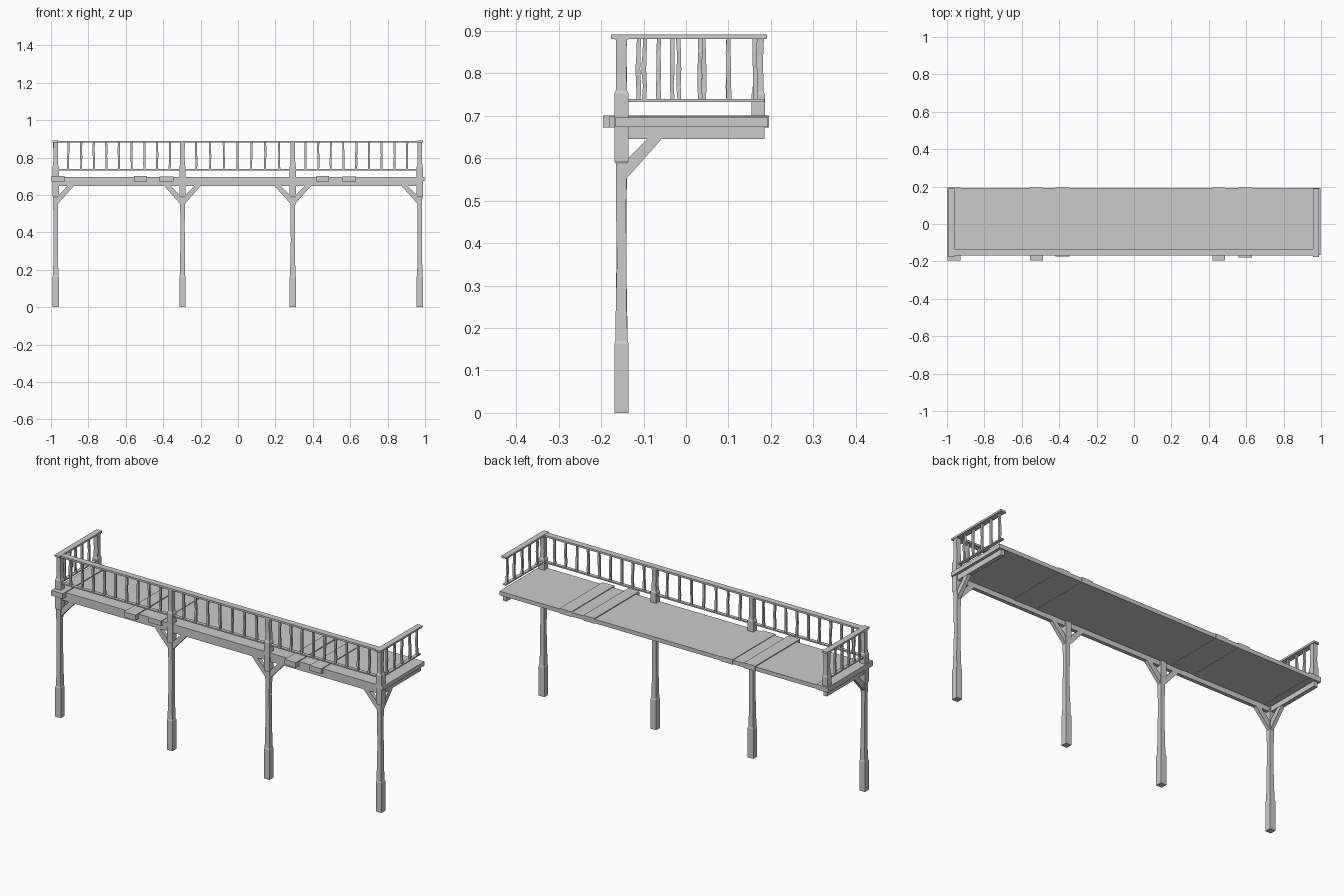
import bpy, bmesh, random
from mathutils import Vector

if "Cube" in bpy.data.objects:
    bpy.data.objects.remove(bpy.data.objects["Cube"])

random.seed(4)
PY = -0.152                                # post line
POSTS = [-0.975, -0.297, 0.293, 0.972]


def finish(name, bm):
    bmesh.ops.recalc_face_normals(bm, faces=bm.faces)
    me = bpy.data.meshes.new(name)
    bm.to_mesh(me)
    bm.free()
    ob = bpy.data.objects.new(name, me)
    bpy.context.collection.objects.link(ob)
    return ob


def add_loft(bm, rings):
    """Skin a stack of four-point rings and cap both ends."""
    loops = [[bm.verts.new(p) for p in r] for r in rings]
    for a, b in zip(loops, loops[1:]):
        for i in range(4):
            j = (i + 1) % 4
            bm.faces.new((a[i], a[j], b[j], b[i]))
    bm.faces.new(loops[0][::-1])
    bm.faces.new(loops[-1])


def square(x, y, z, hx, hy):
    return [(x - hx, y - hy, z), (x + hx, y - hy, z), (x + hx, y + hy, z), (x - hx, y + hy, z)]


def box(name, x0, x1, y0, y1, z0, z1):
    bm = bmesh.new()
    cx, cy, hx, hy = (x0 + x1) / 2, (y0 + y1) / 2, (x1 - x0) / 2, (y1 - y0) / 2
    add_loft(bm, [square(cx, cy, z0, hx, hy), square(cx, cy, z1, hx, hy)])
    return finish(name, bm)


def post(name, x, y, profile):
    """Square post from (z, half width, wobble) steps."""
    bm = bmesh.new()
    rings = []
    for z, h, w in profile:
        rings.append(square(x + random.uniform(-w, w), y + random.uniform(-w, w), z, h, h))
    add_loft(bm, rings)
    return finish(name, bm)


def balusters(name, spots):
    """Slightly crooked hand-cut spindles."""
    bm = bmesh.new()
    for x, y in spots:
        rings = []
        for z in (0.735, 0.77, 0.81, 0.85, 0.882):
            w = 0.0018
            rings.append(square(x + random.uniform(-w, w), y + random.uniform(-w, w), z,
                                random.uniform(0.0045, 0.006), random.uniform(0.0045, 0.006)))
        add_loft(bm, rings)
    return finish(name, bm)


def brace(name, origin, direction):
    """Slanted strut in the vertical plane of the given direction."""
    d = Vector(direction)
    side = Vector((-d.y, d.x, 0)) * 0.01
    prof = [(0.01, 0.55), (0.1, 0.651), (0.066, 0.651), (0.01, 0.594)]
    bm = bmesh.new()
    rings = [[Vector((*origin, 0)) + d * u + Vector((0, 0, z)) + side * s for u, z in prof]
             for s in (-1, 1)]
    add_loft(bm, rings)
    return finish(name, bm)


# Main posts: footing, worn shaft, collar, railing newel
for i, x in enumerate(POSTS):
    post(f"post_{i}", x, PY, [
        (0, 0.017, 0), (0.162, 0.017, 0), (0.169, 0.0145, 0), (0.26, 0.0125, 0.001),
        (0.36, 0.0115, 0.001), (0.46, 0.0115, 0.001), (0.54, 0.0125, 0.001),
        (0.588, 0.0135, 0), (0.594, 0.017, 0), (0.752, 0.017, 0), (0.759, 0.0135, 0),
        (0.80, 0.012, 0.001), (0.84, 0.012, 0.001), (0.883, 0.013, 0)])
    if i > 0:
        brace(f"brace_left_{i}", (x, PY), (-1, 0, 0))
    if i < 3:
        brace(f"brace_right_{i}", (x, PY), (1, 0, 0))
    if i in (0, 3):
        brace(f"brace_back_{i}", (x, PY), (0, 1, 0))

# Short newel at the back of the left railing
post("left_end_newel", POSTS[0], 0.17, [
    (0.695, 0.016, 0), (0.75, 0.016, 0), (0.757, 0.013, 0), (0.80, 0.012, 0.001),
    (0.84, 0.012, 0.001), (0.883, 0.0135, 0)])

# Deck and its supporting beams
box("deck", -0.998, 0.998, -0.166, 0.193, 0.674, 0.696)
box("front_beam", -0.97, 0.97, PY - 0.01, PY + 0.01, 0.647, 0.675)
for s, x in (("left", POSTS[0]), ("right", POSTS[3])):
    box(f"{s}_beam", x - 0.011, x + 0.011, PY, 0.185, 0.645, 0.675)

# Loose boards laid across the deck, some overhanging the front
for i, (x0, x1, y0, top) in enumerate([(-0.998, -0.928, -0.195, 0.701), (-0.557, -0.487, -0.195, 0.701),
                                       (-0.42, -0.345, -0.175, 0.699), (0.42, 0.487, -0.195, 0.701),
                                       (0.56, 0.632, -0.18, 0.7)]):
    box(f"deck_board_{i}", x0, x1, y0, 0.195, 0.672, top)

# Handrails and lower rails
box("front_handrail", -0.99, 0.987, PY - 0.017, PY + 0.017, 0.880, 0.890)
box("front_lower_rail", -0.97, 0.97, PY - 0.009, PY + 0.009, 0.732, 0.739)
for s, x in (("left", POSTS[0]), ("right", POSTS[3])):
    box(f"{s}_handrail", x - 0.016, x + 0.016, -0.177, 0.191, 0.881, 0.891)
    box(f"{s}_lower_rail", x - 0.009, x + 0.009, PY, 0.185, 0.732, 0.739)

# Spindles of the front bays and of both ends
for i, n in enumerate((9, 7, 9)):
    a, b = POSTS[i], POSTS[i + 1]
    balusters(f"front_balusters_{i}", [(a + (b - a) * (k + 1) / (n + 1), PY) for k in range(n)])
balusters("left_balusters", [(POSTS[0], y) for y in (-0.112, -0.065, -0.017, 0.042, 0.1)])
balusters("right_balusters", [(POSTS[3], y) for y in (-0.098, -0.032, 0.033, 0.1, 0.162)])
